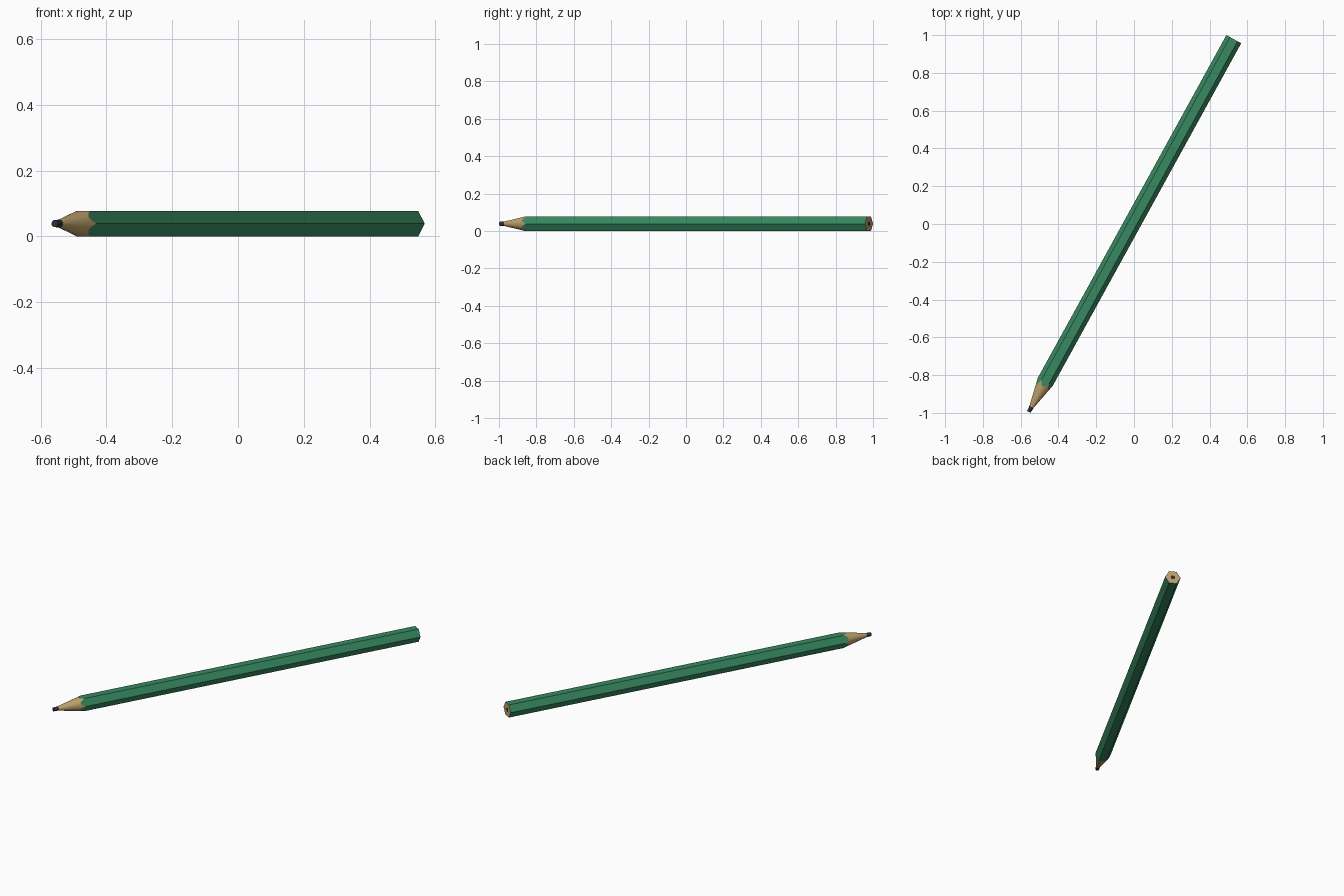
import bpy, bmesh, math

if "Cube" in bpy.data.objects:
    bpy.data.objects.remove(bpy.data.objects["Cube"])

R = 0.0448                              # hexagon corner radius
APO = R * math.cos(math.pi / 6)         # hexagon flat radius
LENGTH = 2.252
LEAD_R, LEAD_S = 0.0122, 0.03           # where the wood cone starts
SLOPE = (R - LEAD_R) / 0.152            # sharpening cone
N = 60                                  # ring points, 10 per hexagon side
TIP = (-0.5572, -0.9947, APO)
YAW = math.atan2(1.9733, 1.0855)


def material(name, rgb):
    m = bpy.data.materials.new(name)
    m.diffuse_color = (*rgb, 1)
    m.use_nodes = True
    m.node_tree.nodes["Principled BSDF"].inputs["Base Color"].default_value = m.diffuse_color
    return m


def hex_radius(i):
    a = (2 * math.pi * i / N) % (math.pi / 3)
    return APO / math.cos(a - math.pi / 6)


def scallop(i):
    return LEAD_S + (hex_radius(i) - LEAD_R) / SLOPE


def circle(s, r):
    return [(s, r)] * N


def loft(name, rings, mat, cap_start=False, cap_end=False):
    """Skin a list of rings of (distance along pencil, radius)."""
    bm = bmesh.new()
    vs = []
    for ring in rings:
        row = []
        for i, (s, r) in enumerate(ring):
            a = 2 * math.pi * i / N
            row.append(bm.verts.new((s, r * math.cos(a), r * math.sin(a))))
        vs.append(row)
    for a, b in zip(vs, vs[1:]):
        for i in range(N):
            j = (i + 1) % N
            bm.faces.new((a[i], a[j], b[j], b[i]))
    if cap_start:
        bm.faces.new(vs[0][::-1])
    if cap_end:
        bm.faces.new(vs[-1])
    me = bpy.data.meshes.new(name)
    bm.to_mesh(me)
    bm.free()
    ob = bpy.data.objects.new(name, me)
    bpy.context.collection.objects.link(ob)
    me.materials.append(mat)
    ob.location = TIP
    ob.rotation_euler.z = YAW
    bpy.ops.object.select_all(action='DESELECT')
    ob.select_set(True)
    bpy.context.view_layer.objects.active = ob
    bpy.ops.object.shade_smooth_by_angle(angle=math.radians(30))
    return ob


green = material("green_paint", (0.04, 0.25, 0.12))
wood = material("wood", (0.52, 0.36, 0.15))
graphite = material("graphite", (0.03, 0.03, 0.04))

cut = [(scallop(i), hex_radius(i)) for i in range(N)]
end = [(LENGTH, hex_radius(i)) for i in range(N)]

# Painted hexagonal barrel with scalloped front edge
loft("painted_barrel", [cut, end], green)
# Sharpened wooden cone
loft("wood_cone", [circle(LEAD_S, LEAD_R), cut], wood)
# Bare wood at the blunt end, with a hole for the lead
loft("wood_end", [end, circle(LENGTH, LEAD_R)], wood)
# Lead at the point and at the blunt end
loft("lead_point", [circle(0, 0.0108), circle(LEAD_S, LEAD_R)], graphite, cap_start=True)
loft("lead_end", [circle(LENGTH - 0.01, LEAD_R), circle(LENGTH, LEAD_R)], graphite, cap_end=True)
